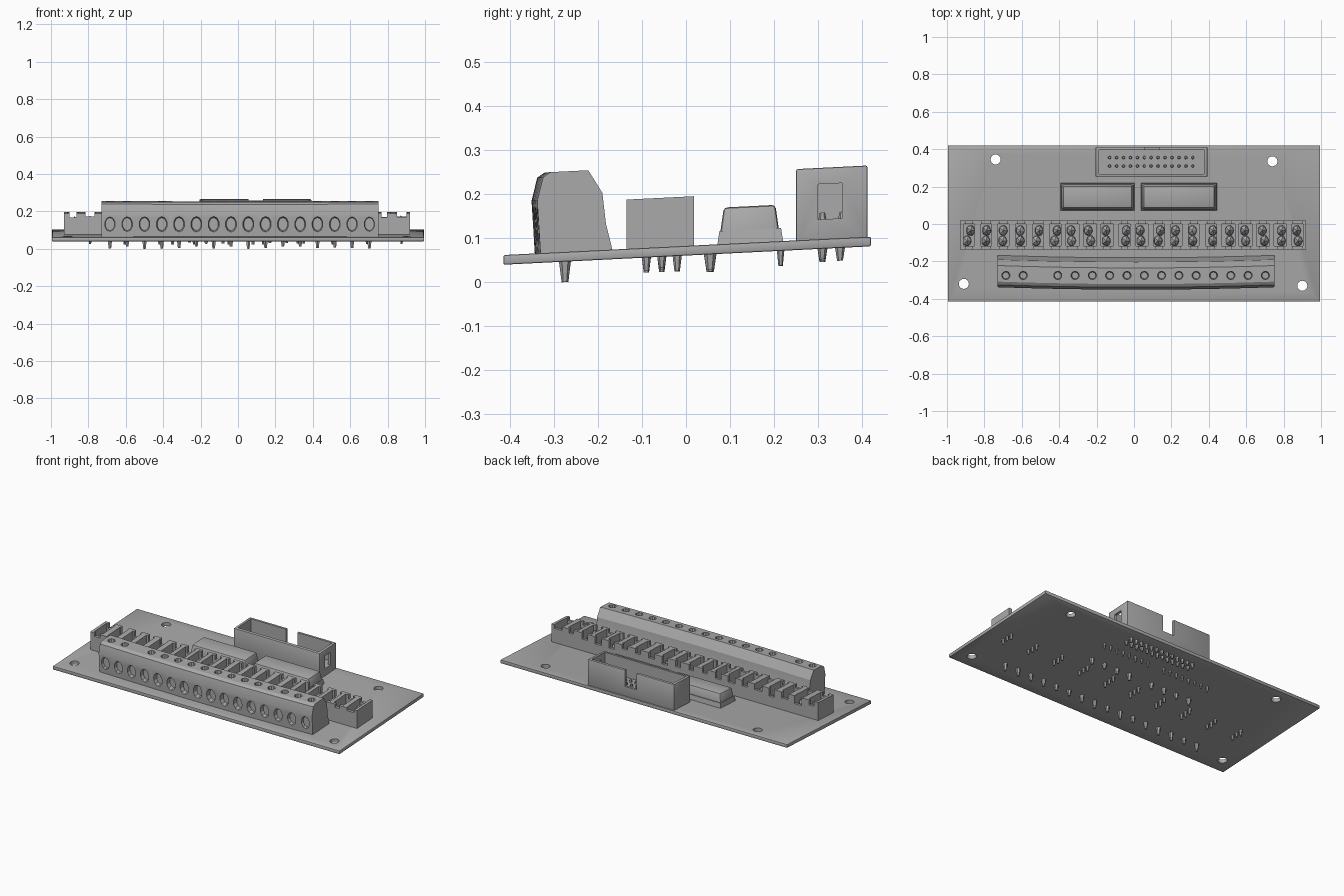
import bpy, bmesh, random
from math import radians
from mathutils import Matrix, Vector

random.seed(4)
if "Cube" in bpy.data.objects:
    bpy.data.objects.remove(bpy.data.objects["Cube"])

GREY = (0.4, 0.4, 0.4, 1)
grey = bpy.data.materials.new("plain_grey")
grey.use_nodes = True
grey.diffuse_color = GREY
grey.node_tree.nodes["Principled BSDF"].inputs["Base Color"].default_value = GREY

PITCH = 0.0925
BOARD_T = 0.022


def box(bm, x0, x1, y0, y1, z0, z1, taper=0):
    """Box by its limits; taper pulls the top face inwards."""
    verts = bmesh.ops.create_cube(bm, size=1)["verts"]
    for v in verts:
        t = taper if v.co.z > 0 else 0
        v.co = Vector((x1 - t if v.co.x > 0 else x0 + t,
                       y1 - t if v.co.y > 0 else y0 + t,
                       z1 if v.co.z > 0 else z0))


def rod(bm, x, y, z0, z1, r0, r1, sides=8):
    """Upright cylinder or cone, r0 at the bottom."""
    bmesh.ops.create_cone(bm, cap_ends=True, segments=sides, radius1=r0, radius2=r1,
                          depth=z1 - z0, matrix=Matrix.Translation((x, y, (z0 + z1) / 2)))


def make(name, bm):
    bmesh.ops.recalc_face_normals(bm, faces=bm.faces)
    mesh = bpy.data.meshes.new(name)
    bm.to_mesh(mesh)
    bm.free()
    obj = bpy.data.objects.new(name, mesh)
    bpy.context.collection.objects.link(obj)
    mesh.materials.append(grey)
    return obj


def apply_modifiers(obj):
    deps = bpy.context.evaluated_depsgraph_get()
    mesh = bpy.data.meshes.new_from_object(obj.evaluated_get(deps))
    obj.modifiers.clear()
    obj.data = mesh


def cut(obj, bm):
    cutter = make("cutter", bm)
    cutter.hide_render = True
    mod = obj.modifiers.new("cut", "BOOLEAN")
    mod.operation, mod.solver, mod.object = "DIFFERENCE", "EXACT", cutter
    apply_modifiers(obj)
    bpy.data.objects.remove(cutter)


def bevel(obj, width):
    mod = obj.modifiers.new("bevel", "BEVEL")
    mod.width, mod.segments, mod.limit_method = width, 2, "ANGLE"
    apply_modifiers(obj)


parts = []

# Circuit board with four mounting holes; its top lies at local z = 0
bm = bmesh.new()
box(bm, -0.995, 0.995, -0.415, 0.42, -BOARD_T, 0)
board = make("circuit_board", bm)
bevel(board, 0.004)
bm = bmesh.new()
for x, y in ((-0.74, 0.345), (0.74, 0.335), (-0.91, -0.32), (0.9, -0.33)):
    rod(bm, x, y, -0.1, 0.1, 0.027, 0.027, 16)
cut(board, bm)
parts.append(board)

# Tall front connector: profile swept along x with a slight forward bow
profile = [(-0.33, -0.01), (-0.338, 0.12), (-0.325, 0.172), (-0.308, 0.183),
           (-0.222, 0.183), (-0.19, 0.13), (-0.182, 0.06), (-0.165, -0.01)]
bm = bmesh.new()
rings = []
for i in range(13):
    t = i / 6 - 1
    bow = 0.013 * (1 - t * t)
    rings.append([bm.verts.new((0.01 + 0.74 * t, y - bow, z)) for y, z in profile])
for a, b in zip(rings, rings[1:]):
    for k in range(len(profile)):
        n = (k + 1) % len(profile)
        bm.faces.new((a[k], a[n], b[n], b[k]))
bm.faces.new(rings[0])
bm.faces.new(rings[-1])
front = make("front_connector", bm)
slots = [-0.685 + PITCH * i for i in range(16)]
bm = bmesh.new()
for i, x in enumerate(slots):
    if i != 2:
        rod(bm, x, -0.275, 0.14, 0.22, 0.018, 0.026, 10)
    # Wire entry in the front face
    m = (Matrix.Translation((x, -0.35, 0.065)) @ Matrix.Diagonal((0.036, 0.03, 0.05, 1))
         @ Matrix.Rotation(radians(90), 4, "X"))
    bmesh.ops.create_cone(bm, cap_ends=True, segments=10, radius1=1, radius2=0.7,
                          depth=2, matrix=m @ Matrix.Rotation(radians(180), 4, "X"))
cut(front, bm)
parts.append(front)

# Long middle terminal strip: open cells with notched walls
bm = bmesh.new()
box(bm, -0.93, 0.92, -0.135, 0.018, -0.01, 0.112)
strip = make("terminal_strip", bm)
cells = [-0.883 + PITCH * i for i in range(20)]
bm = bmesh.new()
for x in cells:
    w = random.uniform(0.027, 0.036)
    box(bm, x - w, x + w, -0.118, 0.0, 0.04, 0.15)
cut(strip, bm)
bm = bmesh.new()
for x in cells:
    w = random.uniform(0.015, 0.026)
    box(bm, x - w, x + w, -0.2, -0.06, random.uniform(0.075, 0.1), 0.2)
    box(bm, x - w, x + w, -0.05, 0.1, random.uniform(0.06, 0.09), 0.2)
cut(strip, bm)
parts.append(strip)

# Rough screw heads and clamps inside the cells
bm = bmesh.new()
for x in cells:
    for y in (-0.09, -0.035):
        m = Matrix.Translation((x + random.uniform(-0.01, 0.01), y, 0.045))
        size = Matrix.Diagonal((0.026, 0.032, random.uniform(0.025, 0.055), 1))
        bmesh.ops.create_icosphere(bm, subdivisions=1, radius=1, matrix=m @ size)
parts.append(make("terminal_screws", bm))

# Two chips with sloping sides and a wider foot
for name, x0, x1 in (("left_chip" if x0 > 0 else "right_chip", x0, x1)
                     for x0, x1 in ((-0.395, 0.005), (0.035, 0.445))):
    bm = bmesh.new()
    box(bm, x0, x1, 0.07, 0.222, -0.01, 0.03, 0.006)
    foot = make(name + "_foot", bm)
    bm = bmesh.new()
    box(bm, x0 + 0.004, x1 - 0.004, 0.074, 0.215, 0.0, 0.083, 0.012)
    chip = make(name, bm)
    bevel(chip, 0.008)
    parts += [foot, chip]

# Box header: hollow shroud with a key notch at the back and an end opening
bm = bmesh.new()
box(bm, -0.205, 0.392, 0.25, 0.412, -0.01, 0.162)
header = make("header_shroud", bm)
bevel(header, 0.004)
bm = bmesh.new()
box(bm, -0.188, 0.375, 0.268, 0.396, 0.045, 0.3)
cut(header, bm)
bm = bmesh.new()
box(bm, 0.055, 0.135, 0.35, 0.5, 0.06, 0.3)
box(bm, 0.34, 0.5, 0.3, 0.355, 0.045, 0.125)
cut(header, bm)
parts.append(header)

# Low contacts in the header
bm = bmesh.new()
for i in range(13):
    for y in (0.31, 0.355):
        rod(bm, -0.13 + 0.037 * i, y, 0.03, 0.06, 0.012, 0.006, 6)
parts.append(make("header_contacts", bm))


def pin_row(name, xs, ys, length, r):
    """Solder joints hanging under the board."""
    bm = bmesh.new()
    for x in xs:
        for y in ys:
            tip = length * random.uniform(0.7, 1)
            rod(bm, x, y, -BOARD_T - tip, -BOARD_T + 0.005, r * 0.55, r, 6)
    parts.append(make(name, bm))


pin_row("front_connector_pins", slots, (-0.275,), 0.047, 0.014)
pin_row("terminal_pins", cells[1::2], (-0.09, -0.055, -0.02), 0.036, 0.011)
chip_xs = [x0 + 0.045 * i for x0 in (-0.35, 0.08) for i in range(8)]
pin_row("chip_front_pins", chip_xs[::2], (0.055,), 0.042, 0.015)
pin_row("chip_back_pins", chip_xs, (0.215,), 0.035, 0.009)
pin_row("header_pins", [-0.13 + 0.037 * i for i in range(13)], (0.31, 0.35), 0.03, 0.012)

# Lean the whole assembly up towards the back and rest it on the ground
for obj in parts:
    for v in obj.data.vertices:
        v.co.z += 0.084 + 0.05 * v.co.y
low = min(v.co.z for obj in parts for v in obj.data.vertices)
for obj in parts:
    obj.data.transform(Matrix.Translation((0, 0, -low)))
    bpy.ops.object.select_all(action="DESELECT")
    obj.select_set(True)
    bpy.context.view_layer.objects.active = obj
    bpy.ops.object.shade_smooth_by_angle(angle=radians(25))
